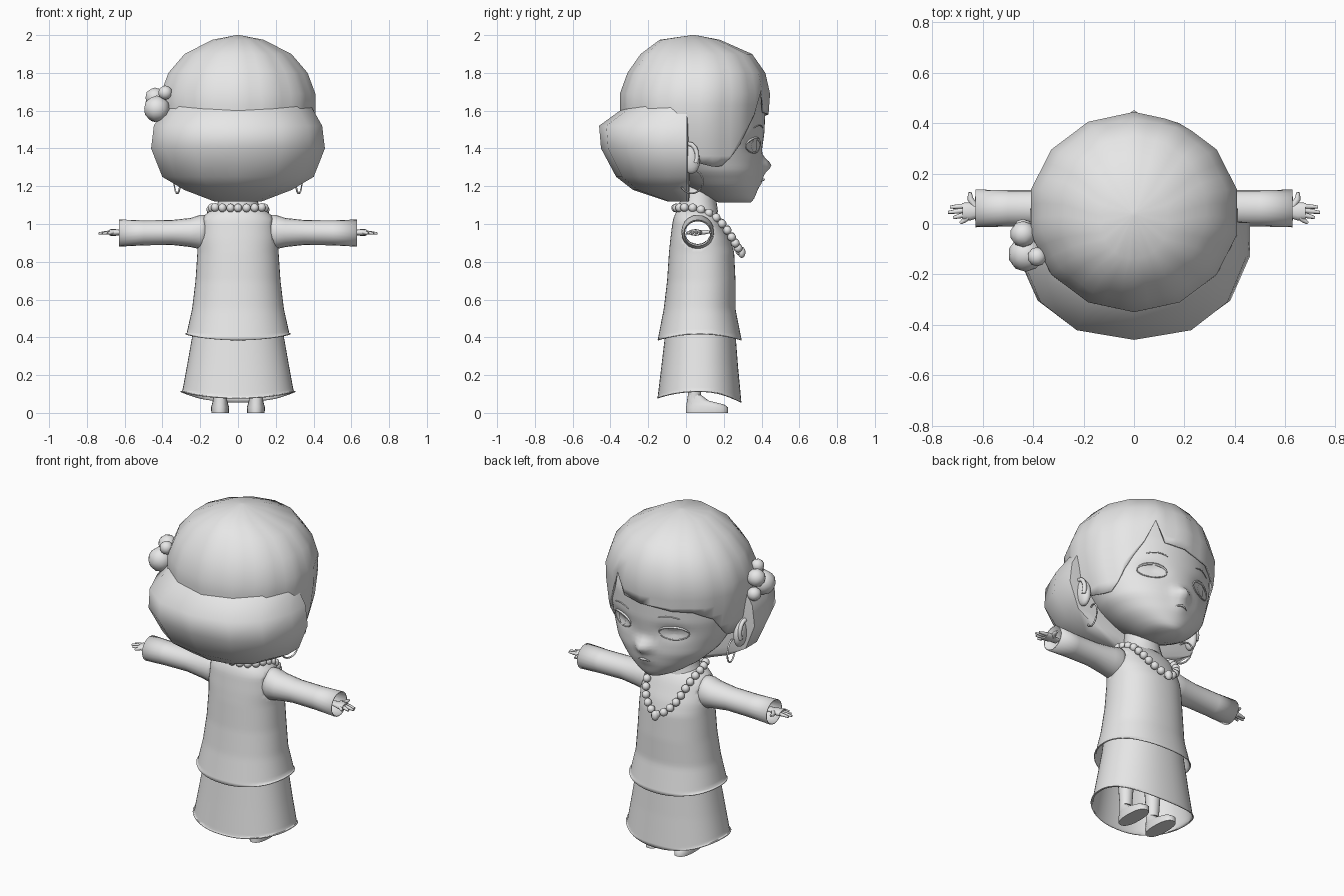
import bpy, bmesh
from math import sin, cos, pi, radians, exp
from mathutils import Vector, Matrix
from mathutils.bvhtree import BVHTree

cube = bpy.data.objects.get("Cube")
if cube:
    bpy.data.objects.remove(cube)

grey = bpy.data.materials.new("plain grey")
grey.use_nodes = True
grey.diffuse_color = (0.8, 0.8, 0.8, 1)
grey.node_tree.nodes["Principled BSDF"].inputs["Base Color"].default_value = (0.8, 0.8, 0.8, 1)


def finish(name, bm, angle=60, thick=0):
    bmesh.ops.remove_doubles(bm, verts=bm.verts, dist=0.0005)
    bmesh.ops.recalc_face_normals(bm, faces=bm.faces)
    mesh = bpy.data.meshes.new(name)
    bm.to_mesh(mesh)
    bm.free()
    mesh.materials.append(grey)
    ob = bpy.data.objects.new(name, mesh)
    bpy.context.collection.objects.link(ob)
    if thick:
        ob.modifiers.new("thickness", 'SOLIDIFY').thickness = thick
    bpy.ops.object.select_all(action='DESELECT')
    ob.select_set(True)
    bpy.context.view_layer.objects.active = ob
    bpy.ops.object.shade_smooth_by_angle(angle=radians(angle))


def skin(rings, bottom=False, top=False):
    """Join closed rings of points into a surface."""
    bm = bmesh.new()
    rows = [[bm.verts.new(p) for p in r] for r in rings]
    n = len(rows[0])
    for a, b in zip(rows, rows[1:]):
        for i in range(n):
            bm.faces.new((a[i], a[(i + 1) % n], b[(i + 1) % n], b[i]))
    if bottom:
        bm.faces.new(rows[0])
    if top:
        bm.faces.new(rows[-1])
    return bm


def oval(z, rx, back, front, n=24, cy=None, power=2):
    """Horizontal ring, starting at the face side (+y)."""
    cy = (back + front) / 2 if cy is None else cy
    pts = []
    for i in range(n):
        s, c = sin(2 * pi * i / n), cos(2 * pi * i / n)
        px = abs(s) ** (2 / power) * (1 if s > 0 else -1)
        py = abs(c) ** (2 / power)
        pts.append(Vector((rx * px, cy + py * ((front - cy) if c > 0 else (back - cy)), z)))
    return pts


def tube(path, radii, n=10, squash=1):
    """Tapered tube along a path, squashed on its second axis."""
    rings = []
    path = [Vector(p) for p in path]
    for i, p in enumerate(path):
        d = (path[min(i + 1, len(path) - 1)] - path[max(i - 1, 0)]).normalized()
        u = d.cross(Vector((0, 0, 1)) if abs(d.z) < 0.9 else Vector((0, 1, 0))).normalized()
        v = d.cross(u)
        rings.append([p + radii[i] * (u * cos(2 * pi * k / n) + v * squash * sin(2 * pi * k / n))
                      for k in range(n)])
    return skin(rings, True, True)


def merge(target, part):
    mesh = bpy.data.meshes.new("temporary")
    part.to_mesh(mesh)
    part.free()
    target.from_mesh(mesh)
    bpy.data.meshes.remove(mesh)


def blend(table, z):
    """Read a descending profile table at height z."""
    for a, b in zip(table, table[1:]):
        if a[0] >= z >= b[0]:
            t = (a[0] - z) / (a[0] - b[0])
            return [p + (q - p) * t for p, q in zip(a, b)]
    return list(table[-1])


# head, with nose and eye sockets shaped on a fine grid
face = [(1.9, .2, -.1, .25), (1.75, .35, -.26, .39), (1.6, .385, -.29, .42), (1.48, .375, -.25, .415),
        (1.38, .35, -.2, .4), (1.28, .3, -.1, .4), (1.2, .22, 0, .385), (1.14, .13, .1, .365), (1.115, .07, .17, .345)]
levels = [1.9 - .785 * k / 40 for k in range(41)]
bm = skin([oval(*blend(face, z), n=64) for z in levels], True, True)
for v in bm.verts:
    x, y, z = v.co
    if y > .15:
        v.co.y += .052 * exp(-(x / .045) ** 2 - ((z - 1.31) / .04) ** 2)
        v.co.y += .015 * exp(-(x / .05) ** 2 - ((z - 1.23) / .03) ** 2)
        v.co.y -= .02 * exp(-((abs(x) - .17) / .07) ** 2 - ((z - 1.42) / .04) ** 2)
surface = BVHTree.FromBMesh(bm)
finish("head", bm)


def on_face(x, z, lift=.003):
    hit = surface.ray_cast(Vector((x, 1, z)), Vector((0, -1, 0)))[0]
    return hit + Vector((0, lift, 0))


# eyes, lids, brows and mouth laid on the face
for side, word in ((1, "left"), (-1, "right")):
    for name, w, h, lift in (("eye", .072, .036, .004), ("iris", .032, .034, .009)):
        rings = [[on_face(side * .17 + w * k / 4 * cos(a * pi / 10), 1.415 + h * k / 4 * sin(a * pi / 10), lift)
                  for a in range(20)] for k in (4, 3, 2, 1, .1)]
        finish(word + "_" + name, skin(rings, top=True))
    lid = [on_face(side * (.17 - .076 * cos(t * pi / 10)), 1.415 + .039 * sin(t * pi / 10)) for t in range(21)]
    finish(word + "_eyelid", tube(lid, [.003 + .005 * max(0, sin(t * pi / 10)) for t in range(21)], 6))
    brow = [on_face(side * (.1 + .014 * t), 1.51 + .012 * sin(t * pi / 8)) for t in range(9)]
    finish(word + "_brow", tube(brow, [.003] * 9, 6))
lips = [on_face(-.04 + .01 * t, 1.225 + .01 * sin(t * pi / 8)) for t in range(9)]
finish("mouth", tube(lips, [.001 + .006 * sin(t * pi / 8) for t in range(9)], 6))

# hair cap: a 14-sided dome trimmed along a hairline with an off-centre parting
dome = [(2.0, .01, .03, .05), (1.975, .14, -.14, .18), (1.9, .29, -.24, .35), (1.8, .378, -.31, .42),
        (1.69, .42, -.35, .445), (1.58, .42, -.35, .437), (1.45, .4, -.33, .428), (1.28, .345, -.28, .41)]
hairline = [(180, 1.4), (100, 1.34), (75, 1.3), (65, 1.31), (50, 1.43), (34, 1.58), (26, 1.72), (18, 1.59),
            (0, 1.58), (-45, 1.55), (-60, 1.5), (-75, 1.38), (-100, 1.34), (-180, 1.4)]
steps = [row[0] for row in dome[:5]] + [1.63, 1.58, 1.52, 1.45, 1.36, 1.28]
rings = []
for z in steps:
    ring = []
    for i in range(42):
        a = 360 * i / 42
        low = max(z, blend(hairline, a if a <= 180 else a - 360)[1])
        corners = oval(*blend(dome, low), n=14)
        ring.append(corners[i // 3].lerp(corners[(i // 3 + 1) % 14], i % 3 / 3))
    rings.append(ring)
finish("hair_cap", skin(rings, bottom=True), thick=.01)

# rolled hair at the back, its upper edge tucked under the cap
roll = [(1.68, .36, -.3, 2), (1.6, .41, -.35, 2.1), (1.52, .455, -.46, 2.4), (1.4, .47, -.45, 2.4),
        (1.25, .41, -.37, 2.3), (1.18, .29, -.28, 2.2), (1.12, .13, -.1, 2)]
finish("hair_roll", skin([oval(z, rx, b, .02, 14, 0, p) for z, rx, b, p in roll], True, True), 75)

# hair flowers
bm = bmesh.new()
for r, spot in ((.07, (-.43, -.12, 1.61)), (.052, (-.44, -.04, 1.67)), (.038, (-.385, -.13, 1.695)),
                (.04, (-.44, -.02, 1.58))):
    bmesh.ops.create_icosphere(bm, subdivisions=2, radius=r, matrix=Matrix.Translation(spot))
finish("hair_flowers", bm)

# neck
finish("neck", skin([oval(1.22, .1, -.02, .16), oval(1.13, .1, -.03, .16), oval(1.06, .13, -.045, .17)]))


# tunic and skirt, hollow, with a curved hem and open armholes
def garment(name, table, sides, front, back):
    top, low = table[0][0], table[-1][0]
    rings = [oval(*blend(table, top + (low - top) * k / 36), n=48, power=2.2) for k in range(37)]
    for i, p in enumerate(rings[-1]):
        c = cos(2 * pi * i / 48)
        p.z = sides + ((front if c > 0 else back) - sides) * c * c
    for ring in rings[-5:-1]:
        for p, hem in zip(ring, rings[-1]):
            p.z = max(p.z, hem.z + .001)
    bm = skin(rings)
    holes = []
    for f in bm.faces:
        x, y, z = f.calc_center_median()
        if abs(x) > .1 and ((y - .062) / .075) ** 2 + ((z - .958) / .078) ** 2 < 1:
            holes.append(f)
    bmesh.ops.delete(bm, geom=holes, context='FACES')
    finish(name, bm, thick=.005)


garment("tunic", [(1.085, .11, -.035, .14), (1.06, .165, -.055, .165), (1.02, .2, -.07, .19),
                  (.92, .215, -.083, .235), (.85, .215, -.09, .255), (.7, .225, -.1, .262),
                  (.55, .243, -.118, .262), (.385, .28, -.15, .295)], .42, .385, .385)
garment("skirt", [(.6, .22, -.09, .24), (.42, .24, -.11, .262), (.25, .27, -.13, .275),
                  (.06, .305, -.153, .293)], .115, .055, .08)

for side, word in ((1, "left"), (-1, "right")):
    # flared sleeve, open at the cuff
    sleeve = [(.165, .958, .09, .08), (.2, .957, .091, .087), (.25, .955, .077, .084), (.35, .955, .066, .072),
              (.5, .953, .066, .072), (.63, .952, .072, .075)]
    rings = [[Vector((side * x, .062 + ry * cos(k * pi / 10), z + rz * sin(k * pi / 10)))
              for k in range(20)] for x, z, rz, ry in sleeve]
    finish(word + "_sleeve", skin(rings), thick=.005)

    # wrist, palm and fingers
    bm = tube([(side * x, .05, .955) for x in (.59, .62, .65, .68)], [.024, .026, .036, .034], 12, .5)
    for k, tip in enumerate((.69, .718, .738, .73)):
        start, end = Vector((.66, .024 + .016 * k, .957)), Vector((tip, .004 + .021 * k, .95))
        points = [start, start.lerp(end, .5), end]
        merge(bm, tube([(side * p.x, p.y, p.z) for p in points], [.01, .01, .006], 8))
    merge(bm, tube([(side * .63, .07, .955), (side * .65, .1, .957), (side * .652, .126, .958)],
                   [.013, .012, .007], 8))
    finish(word + "_hand", bm)

    # ear and hoop earring
    bm = bmesh.new()
    bmesh.ops.create_uvsphere(bm, u_segments=16, v_segments=10, radius=1,
                              matrix=Matrix.Translation((side * .378, .018, 1.35)) @ Matrix.Rotation(.2, 4, 'X')
                              @ Matrix.Diagonal((.032, .054, .085, 1)))
    rim = [(side * .4, .014 + .045 * cos(t), 1.36 + .065 * sin(t)) for t in [k * .45 - .6 for k in range(10)]]
    merge(bm, tube(rim, [.012] * 10, 8))
    finish(word + "_ear", bm)
    hoop = [(side * (.322 + .016 * cos(t)), .03 + .06 * cos(t), 1.225 + .063 * sin(t))
            for t in [k * pi / 10 for k in range(21)]]
    finish(word + "_earring", tube(hoop, [.005] * 21, 6))

    # leg and shoe
    x = side * .095
    finish(word + "_leg", tube([(x, .045, z) for z in (.03, .12, .25, .45)], [.036, .036, .045, .06], 14))
    sole = [(0, .046, 0, .222), (.03, .048, 0, .222), (.045, .043, .003, .2), (.065, .038, .005, .12),
            (.095, .034, .01, .08)]
    finish(word + "_shoe", skin([[p + Vector((x, 0, 0)) for p in oval(*row, n=20, power=2.4)] for row in sole],
                                True, True))

# bead necklace: mirrored path sampled at even spacing
half = [(0, -.055, 1.085), (.07, -.045, 1.085), (.125, -.01, 1.088), (.145, .05, 1.085), (.145, .11, 1.065),
        (.135, .165, 1.03), (.12, .21, .98), (.095, .245, .925), (.055, .272, .88), (0, .285, .855)]
path = [Vector(p) for p in half]
path += [Vector((-p.x, p.y, p.z)) for p in path[-2::-1]]
bm = bmesh.new()
travelled, gap = 0, .046
for a, b in zip(path, path[1:]):
    span = (b - a).length
    while travelled < span:
        spot = a.lerp(b, travelled / span)
        bmesh.ops.create_uvsphere(bm, u_segments=10, v_segments=7, radius=.023, matrix=Matrix.Translation(spot))
        travelled += gap
    travelled -= span
bmesh.ops.create_uvsphere(bm, u_segments=10, v_segments=7, radius=.025,
                          matrix=Matrix.Translation((0, .295, .85)) @ Matrix.Diagonal((.9, .8, 1.2, 1)))
finish("necklace", bm)
